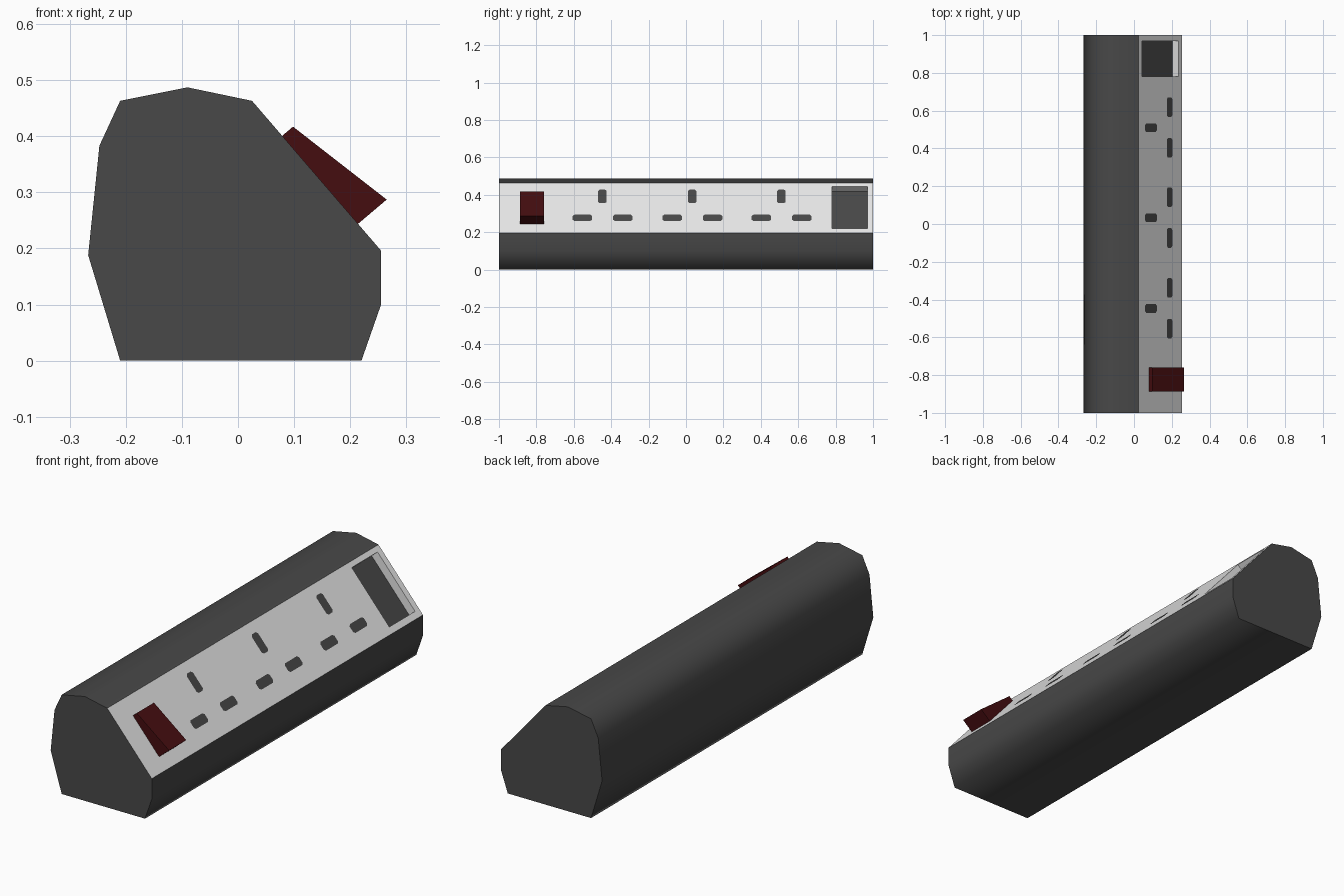
import bpy, bmesh, math
from mathutils import Vector

if "Cube" in bpy.data.objects:
    bpy.data.objects.remove(bpy.data.objects["Cube"], do_unlink=True)


def material(name, rgb):
    m = bpy.data.materials.new(name)
    m.use_nodes = True
    m.diffuse_color = (*rgb, 1)
    m.node_tree.nodes["Principled BSDF"].inputs["Base Color"].default_value = (*rgb, 1)
    return m


DARK = material("charcoal plastic", (0.065, 0.065, 0.065))
LIGHT = material("light grey plastic", (0.8, 0.8, 0.8))
RED = material("dark red plastic", (0.06, 0.004, 0.005))


def finish(name, bm, *mats):
    mesh = bpy.data.meshes.new(name)
    bm.to_mesh(mesh)
    bm.free()
    for m in mats:
        mesh.materials.append(m)
    obj = bpy.data.objects.new(name, mesh)
    bpy.context.collection.objects.link(obj)
    return obj


def prism(profile, y0, y1):
    """Extrude an (x, z) profile along y; returns the bmesh and its side faces."""
    bm = bmesh.new()
    a, b = ([bm.verts.new((x, y, z)) for x, z in profile] for y in (y0, y1))
    n = len(profile)
    sides = [bm.faces.new((a[i], b[i], b[(i + 1) % n], a[(i + 1) % n])) for i in range(n)]
    bm.faces.new(a)
    bm.faces.new(b[::-1])
    bmesh.ops.recalc_face_normals(bm, faces=bm.faces)
    return bm, sides


# Sloped face: u runs down the slope, h stands out from it
TOP, LOW = Vector((0.025, 0, 0.463)), Vector((0.255, 0, 0.196))
SLOPE = (LOW - TOP).normalized()
OUT = Vector((-SLOPE.z, 0, SLOPE.x))
LENGTH = (LOW - TOP).length


def on_slope(u, y, h=0):
    return TOP + SLOPE * u + OUT * h + Vector((0, y, 0))


# Housing, open where the sloped panel sits
outline = [(TOP.x, TOP.z), (LOW.x, LOW.z), (0.255, 0.1), (0.22, 0), (-0.21, 0),
           (-0.267, 0.188), (-0.247, 0.383), (-0.21, 0.463), (-0.09, 0.487)]
bm, sides = prism(outline, -1, 1)
bm.faces.remove(sides[0])
housing = finish("housing", bm, DARK)
bpy.context.view_layer.objects.active = housing
housing.select_set(True)
bpy.ops.object.shade_smooth_by_angle(angle=math.radians(80))
housing.select_set(False)

# Sloped panel with a sunken dark-floored recess
bm = bmesh.new()
grid = [[bm.verts.new(on_slope(u, y)) for y in (-1, 0.78, 0.97, 1)]
        for u in (0, 0.025, 0.322, LENGTH)]
cells = [[bm.faces.new((grid[i][j], grid[i + 1][j], grid[i + 1][j + 1], grid[i][j + 1]))
          for j in range(3)] for i in range(3)]
bm.normal_update()
recess = cells[1][1]
bmesh.ops.inset_individual(bm, faces=[recess], thickness=0, depth=-0.04)
recess.material_index = 1
finish("socket_panel", bm, LIGHT, DARK)


# Socket slots as thin chamfered plates
def slot(name, u, y, half_u, half_y):
    bm = bmesh.new()
    c = 0.4 * min(half_u, half_y)
    corners = [(half_u, half_y - c), (half_u - c, half_y)]
    ring = []
    for su, sy in ((1, 1), (-1, 1), (-1, -1), (1, -1)):
        pts = [(su * a, sy * b) for a, b in corners]
        ring += pts if su * sy > 0 else pts[::-1]
    face = bm.faces.new([bm.verts.new(on_slope(u + a, y + b, 0.002)) for a, b in ring])
    bm.normal_update()
    if face.normal.dot(OUT) < 0:
        face.normal_flip()
    finish(name, bm, DARK)


for i, y in enumerate((-0.447, 0.033, 0.51), 1):
    slot(f"earth_slot_{i}", 0.097, y, 0.048, 0.023)
    slot(f"right_pin_slot_{i}", 0.248, y - 0.107, 0.022, 0.052)
    slot(f"left_pin_slot_{i}", 0.248, y + 0.109, 0.022, 0.052)

# Rocker switch
bm, _ = prism([(0.078, 0.4), (0.098, 0.417), (0.265, 0.287), (0.213, 0.243)], -0.887, -0.76)
finish("rocker_switch", bm, RED)
